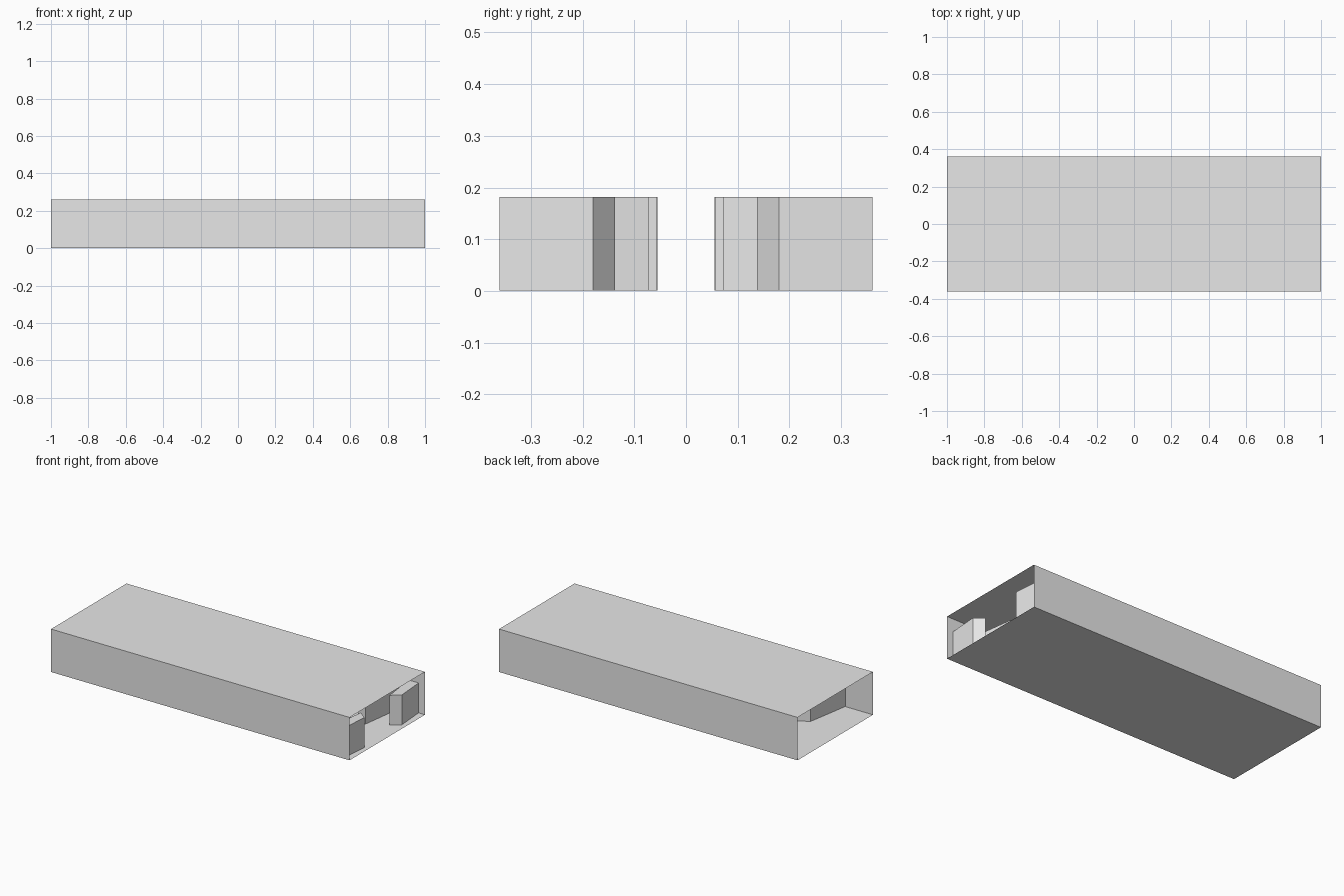
import bpy, bmesh

cube = bpy.data.objects.get("Cube")
if cube:
    bpy.data.objects.remove(cube, do_unlink=True)

HALF_X, HALF_Y, HEIGHT = 1.0, 0.361, 0.26
TOOTH_HEIGHT = 0.182

grey = bpy.data.materials.new("light_grey")
grey.use_nodes = True
colour = (0.8, 0.8, 0.8, 1)
grey.diffuse_color = colour
grey.node_tree.nodes["Principled BSDF"].inputs["Base Color"].default_value = colour


def add_object(name, bm):
    mesh = bpy.data.meshes.new(name)
    bm.to_mesh(mesh)
    bm.free()
    mesh.materials.append(grey)
    obj = bpy.data.objects.new(name, mesh)
    bpy.context.collection.objects.link(obj)
    return obj


def sleeve():
    # thin rectangular duct, open at both x ends
    bm = bmesh.new()
    bmesh.ops.create_cube(bm, size=1)
    for v in bm.verts:
        v.co.x *= 2 * HALF_X
        v.co.y *= 2 * HALF_Y
        v.co.z = (v.co.z + 0.5) * HEIGHT
    ends = [f for f in bm.faces if abs(f.normal.x) > 0.9]
    bmesh.ops.delete(bm, geom=ends, context='FACES')
    add_object("outer_sleeve", bm)


def baffle(name, profile, side):
    # plan outline raised to a prism, mirrored by side
    bm = bmesh.new()
    base = bm.faces.new([bm.verts.new((x, side * y, 0.001)) for x, y in profile])
    top = bmesh.ops.extrude_face_region(bm, geom=[base])["geom"]
    for v in top:
        if isinstance(v, bmesh.types.BMVert):
            v.co.z = TOOTH_HEIGHT
    bmesh.ops.recalc_face_normals(bm, faces=bm.faces)
    add_object(name, bm)


sleeve()

# end baffles
WALL = HALF_Y - 0.001
profiles = [
    [(0.958, WALL), (0.972, 0.18), (0.92, 0.137), (0.89, WALL)],
    [(0.842, WALL), (0.803, 0.072), (0.75, 0.075), (0.77, WALL)],
    [(-0.815, WALL), (-0.77, 0.09), (-0.70, 0.055), (-0.733, WALL)],
]
# evenly spaced baffles along the middle
for i in range(9):
    x = 0.63 - 0.15 * i
    profiles.append([(x + 0.04, WALL), (x + 0.03, 0.056),
                     (x - 0.03, 0.07), (x - 0.04, WALL)])

for i, profile in enumerate(profiles):
    for side, label in ((1, "back"), (-1, "front")):
        baffle(f"{label}_baffle_{i + 1}", profile, side)
